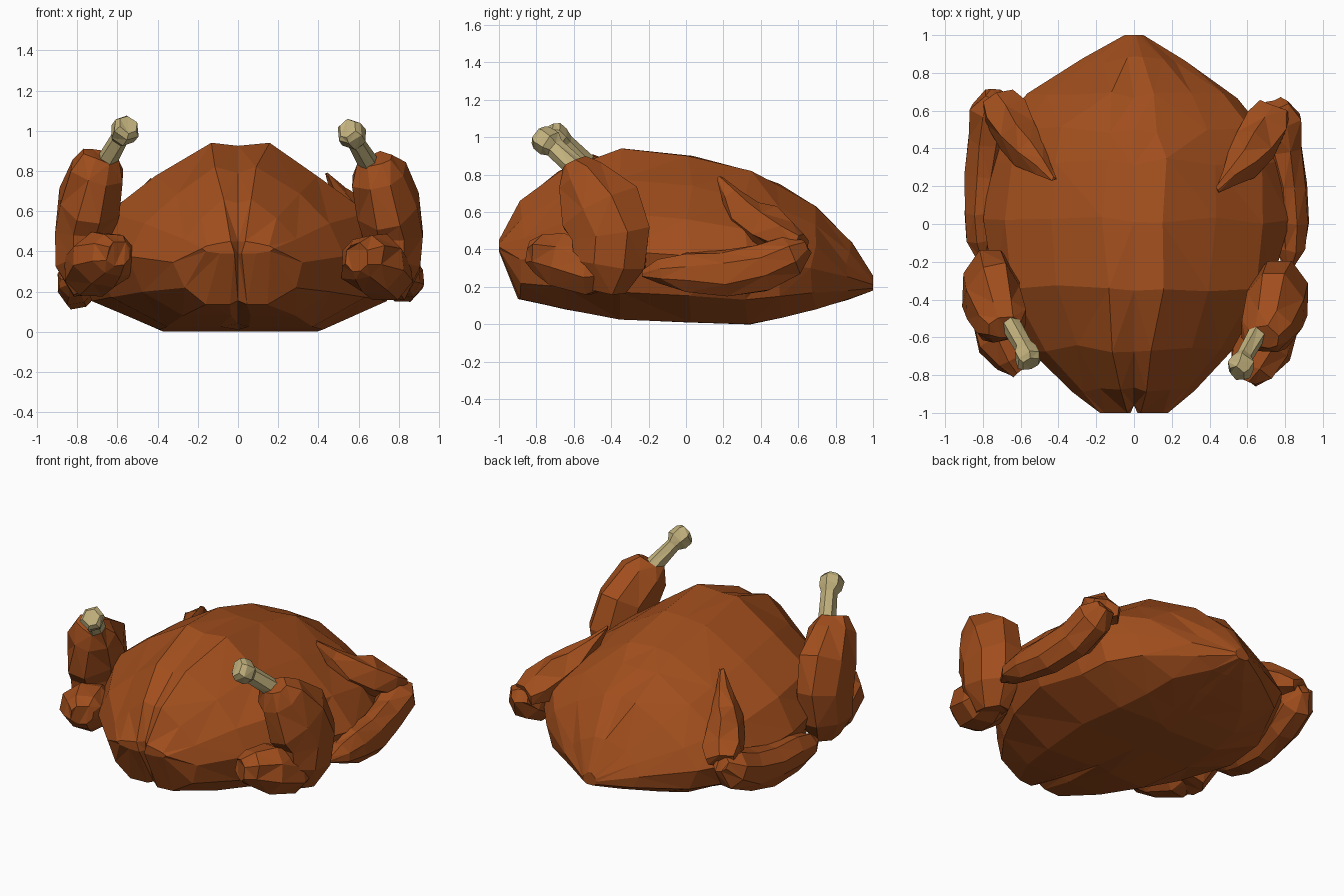
import bpy, bmesh, math, random
from mathutils import Vector

if "Cube" in bpy.data.objects:
    bpy.data.objects.remove(bpy.data.objects["Cube"])

random.seed(4)


def material(name, rgb):
    m = bpy.data.materials.new(name)
    m.diffuse_color = (*rgb, 1)
    m.use_nodes = True
    m.node_tree.nodes["Principled BSDF"].inputs["Base Color"].default_value = m.diffuse_color
    return m


skin = material("roasted_brown", (0.355, 0.076, 0.012))
ivory = material("bone_ivory", (0.55, 0.45, 0.21))


def loft(name, rings, mat):
    """Skin a list of equal-length point rings and cap both ends."""
    bm = bmesh.new()
    vs = [[bm.verts.new(p) for p in r] for r in rings]
    n = len(vs[0])
    for a, b in zip(vs, vs[1:]):
        for i in range(n):
            j = (i + 1) % n
            bm.faces.new((a[i], a[j], b[j], b[i]))
    bm.faces.new(vs[0])
    bm.faces.new(vs[-1])
    bmesh.ops.triangulate(bm, faces=bm.faces[:])
    bmesh.ops.recalc_face_normals(bm, faces=bm.faces[:])
    me = bpy.data.meshes.new(name)
    bm.to_mesh(me)
    bm.free()
    me.materials.append(mat)
    ob = bpy.data.objects.new(name, me)
    bpy.context.collection.objects.link(ob)
    return ob


def tube(name, path, mat, side, shift, n=8, wobble=0.01):
    """Limb along path of (x, y, z, sideways radius, in-plane radius)."""
    pts = [Vector(p[:3]) for p in path]
    rings = []
    for k, p in enumerate(path):
        t = (pts[min(k + 1, len(pts) - 1)] - pts[max(k - 1, 0)]).normalized()
        u = (Vector((1, 0, 0)) - t * t.x).normalized()
        v = t.cross(u)
        ring = []
        for i in range(n):
            a = 2 * math.pi * (i + 0.5) / n
            q = pts[k] + u * math.cos(a) * p[3] + v * math.sin(a) * p[4]
            q += Vector([random.uniform(-wobble, wobble) for _ in range(3)])
            q += Vector(shift)
            q.x *= side
            ring.append(q)
        rings.append(ring)
    return loft(name, rings, mat)


# body: stations of (y, half width, bottom, top, depth of centre crease)
stations = [(-1.0, 0.18, 0.39, 0.45, 0.0), (-0.88, 0.32, 0.135, 0.66, 0.02),
            (-0.66, 0.54, 0.08, 0.82, 0.03), (-0.34, 0.73, 0.025, 0.94, 0.015),
            (0.02, 0.81, 0.01, 0.90, 0.0), (0.33, 0.77, 0.0, 0.82, 0.0),
            (0.50, 0.70, 0.035, 0.75, 0.0), (0.68, 0.56, 0.08, 0.63, 0.0),
            (0.87, 0.26, 0.13, 0.44, 0.0), (1.0, 0.05, 0.18, 0.26, 0.0)]
profile = [(0, 1), (0.2, 1), (0.55, 0.82), (0.86, 0.62), (1, 0.40),
           (0.89, 0.16), (0.5, 0), (0.1, 0), (0, 0)]
rings = []
for k, (y, w, zb, zt, crease) in enumerate(stations):
    half = [(fx * w, zb + fz * (zt - zb)) for fx, fz in profile]
    half[0] = (0, zt - crease)
    half[-1] = (0, zb + crease)
    full = half + [(-x, z) for x, z in half[-2:0:-1]]
    j = 0.02 if 0 < k < len(stations) - 1 else 0
    rings.append([(x + random.uniform(-j, j) * (x != 0),
                   y + random.uniform(-j, j) + (0.04 if k == 0 and x == 0 else 0), z)
                  for x, z in full])
loft("body", rings, skin)

# limbs, described for the right side and mirrored with a slight offset
drumstick = [(0.68, -0.60, 0.855, 0.09, 0.07), (0.70, -0.565, 0.785, 0.14, 0.14),
             (0.745, -0.46, 0.63, 0.16, 0.24), (0.765, -0.40, 0.48, 0.16, 0.23),
             (0.765, -0.41, 0.32, 0.15, 0.20), (0.74, -0.43, 0.18, 0.09, 0.11)]
thigh = [(0.75, -0.36, 0.30, 0.10, 0.09), (0.73, -0.50, 0.29, 0.15, 0.14),
         (0.67, -0.66, 0.34, 0.17, 0.15), (0.62, -0.77, 0.37, 0.12, 0.11),
         (0.59, -0.82, 0.37, 0.07, 0.07)]
bone = [(0.67, -0.55, 0.80, 0.055, 0.06), (0.585, -0.70, 0.945, 0.045, 0.055),
        (0.575, -0.73, 0.965, 0.07, 0.075), (0.555, -0.77, 0.995, 0.07, 0.075),
        (0.545, -0.79, 1.01, 0.05, 0.055)]
forearm = [(0.76, 0.64, 0.42, 0.06, 0.05), (0.77, 0.56, 0.37, 0.12, 0.12),
           (0.79, 0.40, 0.30, 0.11, 0.13), (0.82, 0.20, 0.27, 0.10, 0.13),
           (0.83, 0.0, 0.275, 0.10, 0.11), (0.83, -0.14, 0.275, 0.08, 0.07),
           (0.82, -0.23, 0.27, 0.03, 0.02)]
wing_tip = [(0.74, 0.62, 0.43, 0.10, 0.05), (0.70, 0.54, 0.46, 0.13, 0.10),
            (0.64, 0.42, 0.51, 0.12, 0.13), (0.575, 0.32, 0.58, 0.09, 0.11),
            (0.50, 0.24, 0.69, 0.045, 0.055), (0.44, 0.185, 0.785, 0.012, 0.012)]
for label, side, leg_off, wing_off in (("right", 1, (0, 0, 0), (0, 0, 0)),
                                       ("left", -1, (0, 0.05, 0.02), (-0.02, 0.05, -0.03))):
    tube(label + "_drumstick", drumstick, skin, side, leg_off)
    tube(label + "_thigh", thigh, skin, side, leg_off)
    tube(label + "_leg_bone", bone, ivory, side, leg_off, n=6, wobble=0.005)
    tube(label + "_wing_forearm", forearm, skin, side, wing_off)
    tube(label + "_wing_tip", wing_tip, skin, side, wing_off, n=6)
